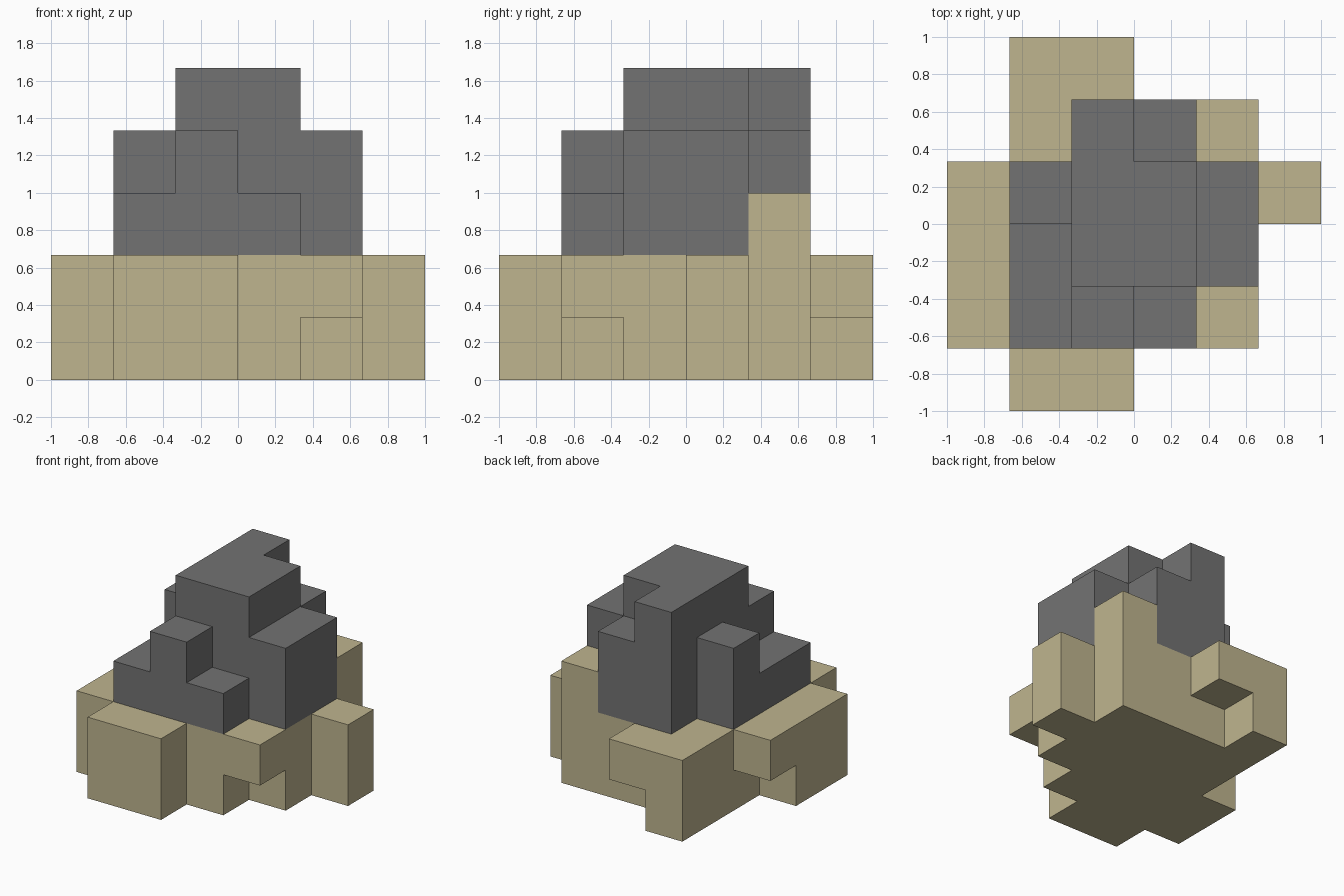
import bpy, bmesh
from mathutils import Vector

cube = bpy.data.objects.get("Cube")
if cube:
    bpy.data.objects.remove(cube, do_unlink=True)

CELL = 1 / 3
BASE_TOP = 2

# Column heights in cells, back row first, left to right along x
HEIGHTS = ["022000",
           "025430",
           "245542",
           "235540",
           "234320",
           "022000"]
# Columns (x, y) whose lowest cell is open, leaving an overhang
OVERHANGS = {(2, 5), (0, 3), (4, 1)}
# The raised corner block keeps the base colour
CORNER_BLOCK = (4, 4, 2)

DIRECTIONS = [Vector(d) for d in ((1, 0, 0), (-1, 0, 0), (0, 1, 0),
                                  (0, -1, 0), (0, 0, 1), (0, 0, -1))]

solid = set()
for row, line in enumerate(HEIGHTS):
    y = 5 - row
    for x, height in enumerate(line):
        start = 1 if (x, y) in OVERHANGS else 0
        solid.update((x, y, z) for z in range(start, int(height)))


def make_material(name, color):
    mat = bpy.data.materials.new(name)
    mat.use_nodes = True
    mat.diffuse_color = (*color, 1)
    bsdf = mat.node_tree.nodes["Principled BSDF"]
    bsdf.inputs["Base Color"].default_value = (*color, 1)
    bsdf.inputs["Roughness"].default_value = 0.9
    return mat


def build_blocks(name, cells, mat):
    """Join cells into one shell made of the exposed faces only."""
    bm = bmesh.new()
    for cell in sorted(cells):
        center = Vector(cell) + Vector((0.5, 0.5, 0.5))
        for normal in DIRECTIONS:
            if tuple(int(c + n) for c, n in zip(cell, normal)) in solid:
                continue
            u = Vector((normal.y, normal.z, normal.x))
            v = normal.cross(u)
            corners = [center + (normal + a * u + b * v) / 2
                       for a, b in ((-1, -1), (1, -1), (1, 1), (-1, 1))]
            bm.faces.new([bm.verts.new((p - Vector((3, 3, 0))) * CELL)
                          for p in corners])
    bmesh.ops.remove_doubles(bm, verts=bm.verts, dist=0.001)
    bmesh.ops.dissolve_limit(bm, angle_limit=0.01, verts=bm.verts,
                             edges=bm.edges)
    mesh = bpy.data.meshes.new(name)
    bm.to_mesh(mesh)
    bm.free()
    mesh.materials.append(mat)
    obj = bpy.data.objects.new(name, mesh)
    bpy.context.collection.objects.link(obj)
    return obj


sand = make_material("sand", (0.52, 0.46, 0.275))
stone = make_material("stone_grey", (0.171, 0.171, 0.171))

# Sandy base with its raised corner, and the grey rock above it
base = {c for c in solid if c[2] < BASE_TOP or c == CORNER_BLOCK}
build_blocks("sand_base", base, sand)
build_blocks("rock_top", solid - base, stone)
